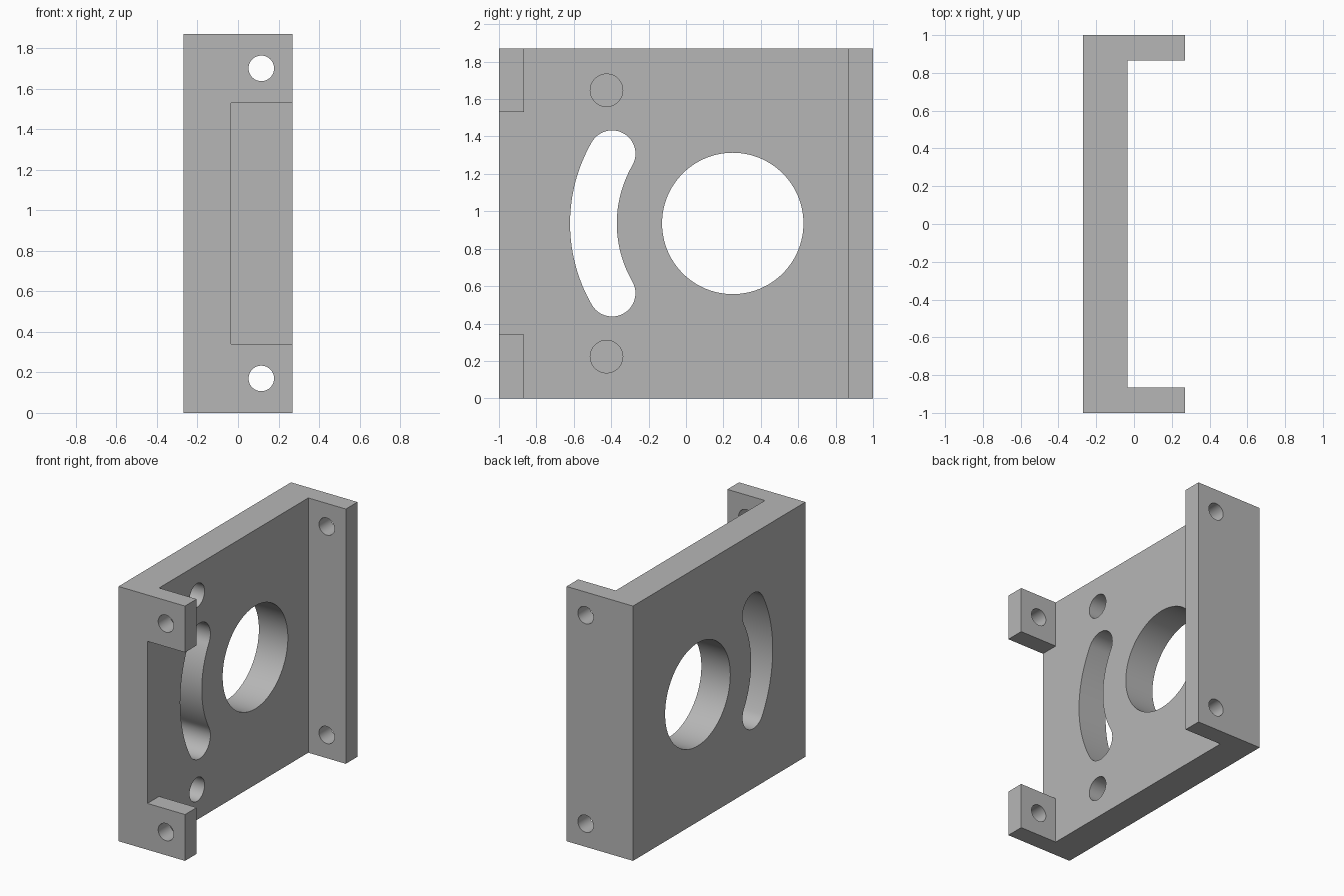
import bpy
import bmesh
from math import radians, sin, cos, pi
from mathutils import Vector

cube = bpy.data.objects.get("Cube")
if cube:
    bpy.data.objects.remove(cube, do_unlink=True)

# Overall sizes
X0, X1, WALL = -0.27, 0.27, -0.035     # back face, flange tips, plate inner face
Y, LIP = 1.0, 0.865                    # outer half length, inner flange faces
H = 1.87
MID = H / 2

metal = bpy.data.materials.new("plain grey metal")
GREY = (0.47, 0.47, 0.47, 1)
metal.use_nodes = True
metal.diffuse_color = GREY
metal.node_tree.nodes["Principled BSDF"].inputs["Base Color"].default_value = GREY


def prism(name, outline, direction):
    """Extrude a closed outline of 3D points along a direction."""
    bm = bmesh.new()
    face = bm.faces.new([bm.verts.new(p) for p in outline])
    ext = bmesh.ops.extrude_face_region(bm, geom=[face])
    moved = [v for v in ext["geom"] if isinstance(v, bmesh.types.BMVert)]
    bmesh.ops.translate(bm, vec=Vector(direction), verts=moved)
    bmesh.ops.recalc_face_normals(bm, faces=bm.faces[:])
    mesh = bpy.data.meshes.new(name)
    bm.to_mesh(mesh)
    bm.free()
    mesh.materials.append(metal)
    obj = bpy.data.objects.new(name, mesh)
    bpy.context.collection.objects.link(obj)
    return obj


def arc(cu, cv, r, start, end, steps):
    """Points along an arc, angles in radians."""
    angles = [start + (end - start) * i / steps for i in range(steps + 1)]
    return [(cu + r * cos(a), cv + r * sin(a)) for a in angles]


def circle(cu, cv, r, steps=64):
    return arc(cu, cv, r, 0, 2 * pi, steps)[:-1]


def cut_x(outline, start, end):
    """Cutter running along x from a (y, z) outline."""
    return prism("cutter", [(start, y, z) for y, z in outline], (end - start, 0, 0))


# Channel-shaped body
profile = [(X0, -Y), (X1, -Y), (X1, -LIP), (WALL, -LIP),
           (WALL, LIP), (X1, LIP), (X1, Y), (X0, Y)]
bracket = prism("mounting_bracket", [(x, y, 0) for x, y in profile], (0, 0, H))

cutters = []

# Gap that leaves two tabs on the front flange
gap = [(WALL, 0.34), (0.5, 0.34), (0.5, H - 0.34), (WALL, H - 0.34)]
cutters.append(prism("cutter", [(x, -1.2, z) for x, z in gap], (0, 0.5, 0)))

# Large round opening
HUB = 0.25
cutters.append(cut_x(circle(HUB, MID, 0.378, 96), -0.5, 0.2))

# Curved slot, concentric with the round opening
R, W, SWEEP = 0.745, 0.125, radians(30)
a0, a1 = pi - SWEEP, pi + SWEEP
ends = [(HUB + R * cos(a), MID + R * sin(a)) for a in (a0, a1)]
slot = (arc(HUB, MID, R + W, a0, a1, 32)
        + arc(*ends[1], W, a1, a1 + pi, 24)[1:]
        + arc(HUB, MID, R - W, a1, a0, 32)[1:]
        + arc(*ends[0], W, a0 - pi, a0, 24)[1:-1])
# The cap at the upper end bulges away from the slot
cutters.append(cut_x(slot, -0.5, 0.2))

for side in (-1, 1):
    # Blind holes in the inner face of the plate
    cutters.append(cut_x(circle(-0.425, MID + side * 0.712, 0.087, 48), WALL - 0.18, 0.2))
    # Fixing holes through the tabs and the rear flange
    ring = circle(0.115, MID + side * 0.765, 0.063, 48)
    cutters.append(prism("cutter", [(x, -1.2, z) for x, z in ring], (0, 2.4, 0)))

for c in cutters:
    c.hide_render = True
    mod = bracket.modifiers.new("cut", 'BOOLEAN')
    mod.operation = 'DIFFERENCE'
    mod.solver = 'EXACT'
    mod.object = c

# Bake the cuts, then drop the cutters
graph = bpy.context.evaluated_depsgraph_get()
bracket.data = bpy.data.meshes.new_from_object(bracket.evaluated_get(graph))
bracket.modifiers.clear()
for c in cutters:
    bpy.data.objects.remove(c, do_unlink=True)

# Smooth hole walls, sharp edges
for o in bpy.context.selected_objects:
    o.select_set(False)
bracket.select_set(True)
bpy.context.view_layer.objects.active = bracket
bpy.ops.object.shade_smooth_by_angle(angle=radians(30))
